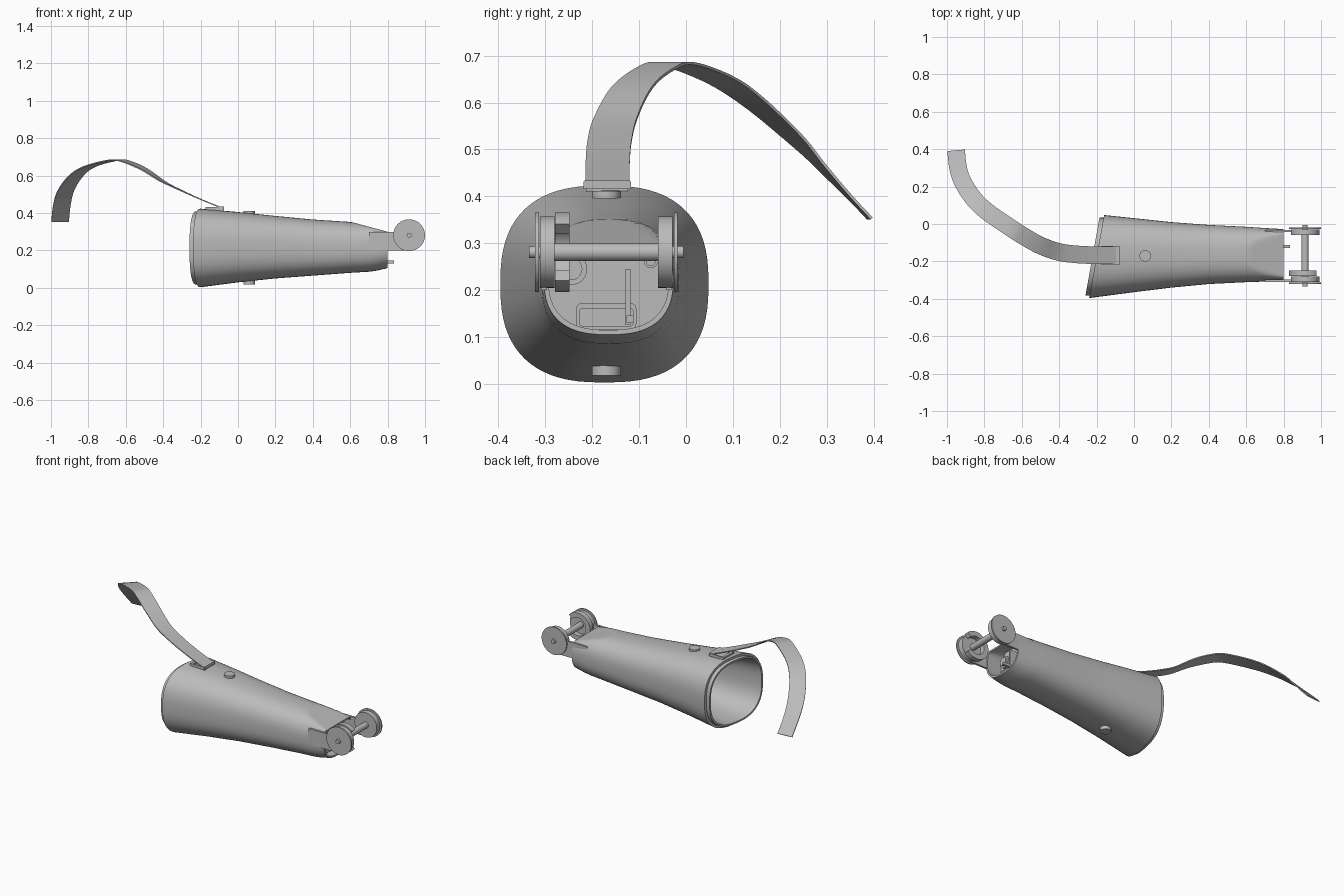
import bpy, bmesh, math
from mathutils import Vector

if "Cube" in bpy.data.objects:
    bpy.data.objects.remove(bpy.data.objects["Cube"], do_unlink=True)

GREY = (0.5, 0.5, 0.5, 1)
mat = bpy.data.materials.new("plain grey")
mat.use_nodes = True
mat.diffuse_color = GREY
mat.node_tree.nodes["Principled BSDF"].inputs["Base Color"].default_value = GREY


def finish(name, bm, angle=35):
    bmesh.ops.recalc_face_normals(bm, faces=bm.faces)
    mesh = bpy.data.meshes.new(name)
    bm.to_mesh(mesh)
    bm.free()
    mesh.materials.append(mat)
    mesh.shade_smooth()
    mesh.set_sharp_from_angle(angle=math.radians(angle))
    obj = bpy.data.objects.new(name, mesh)
    bpy.context.collection.objects.link(obj)
    return obj


def loft(name, rings, closed=False):
    """Skin a list of point rings; cap the ends or join them in a loop."""
    bm = bmesh.new()
    loops = [[bm.verts.new(p) for p in ring] for ring in rings]
    pairs = list(zip(loops, loops[1:]))
    if closed:
        pairs.append((loops[-1], loops[0]))
    for a, b in pairs:
        for i in range(len(a)):
            j = (i + 1) % len(a)
            bm.faces.new((a[i], a[j], b[j], b[i]))
    if not closed:
        bm.faces.new(loops[0])
        bm.faces.new(loops[-1])
    return finish(name, bm)


def box(name, lo, hi, bevel=0):
    bm = bmesh.new()
    bmesh.ops.create_cube(bm, size=1)
    lo, hi = Vector(lo), Vector(hi)
    for v in bm.verts:
        v.co = (lo + hi) / 2 + v.co * (hi - lo)
    if bevel:
        edges = [e for e in bm.edges if abs((e.verts[0].co - e.verts[1].co).x) > 1e-5]
        bmesh.ops.bevel(bm, geom=edges, offset=bevel, segments=4, affect='EDGES', profile=0.5)
    return finish(name, bm)


def cylinder(name, start, end, r, sides=40):
    start, end = Vector(start), Vector(end)
    turn = (end - start).to_track_quat('Z', 'Y')
    circle = [turn @ Vector((r * math.cos(math.tau * i / sides),
                             r * math.sin(math.tau * i / sides), 0)) for i in range(sides)]
    return loft(name, [[c + p for p in circle] for c in (start, end)])


# Socket sections: x, slant, centre y, half width, centre z, half height
SECTIONS = [
    (-0.20, 0.18, -0.174, 0.222, 0.213, 0.21),
    (0.0, 0.06, -0.168, 0.198, 0.217, 0.188),
    (0.2, 0, -0.165, 0.175, 0.217, 0.167),
    (0.4, 0, -0.163, 0.158, 0.215, 0.15),
    (0.6, 0, -0.163, 0.148, 0.216, 0.136),
    (0.72, 0, -0.165, 0.142, 0.217, 0.13),
    (0.8, 0, -0.165, 0.138, 0.225, 0.12),
]


def section(x, inset=0.0, shift=0.0, count=72):
    """Rounded-square ring; its top is trimmed by the sloping wrist flat."""
    k = 0
    while k < len(SECTIONS) - 2 and x > SECTIONS[k + 1][0]:
        k += 1
    a, b = SECTIONS[k], SECTIONS[k + 1]
    t = (x - a[0]) / (b[0] - a[0])
    _, slant, cy, ry, cz, rz = [p + (q - p) * t for p, q in zip(a, b)]
    ring = []
    for i in range(count):
        c, s = math.cos(math.tau * i / count), math.sin(math.tau * i / count)
        y = math.copysign(abs(c) ** 0.78, c) * (ry - inset)
        z = cz + math.copysign(abs(s) ** 0.78, s) * (rz - inset)
        if x > 0.61:
            z = min(z, 0.348 - (x - 0.62) * 0.27 - inset)
        ring.append((x + shift + slant * y, cy + y, z))
    return ring


# Forearm socket: liner pocket, protruding liner lip, outer shell, wrist recess
rings = [section(x, 0.026) for x in (0.55, 0.4, 0.2, 0.0, -0.1, -0.2)]
rings += [section(-0.2, 0.024, -0.022), section(-0.2, 0.014, -0.022), section(-0.2, 0.014), section(-0.2)]
rings += [section(x) for x in (-0.15, -0.1, -0.05, 0, 0.1, 0.2, 0.3, 0.4, 0.5, 0.6, 0.62,
                               0.64, 0.66, 0.7, 0.74, 0.78, 0.8)]
rings += [section(x, 0.01) for x in (0.8, 0.76, 0.7)]
loft("forearm_socket", rings)

# Snap studs above and below
cylinder("top_stud", (0.06, -0.17, 0.385), (0.06, -0.17, 0.411), 0.031)
cylinder("bottom_stud", (0.06, -0.17, 0.045), (0.06, -0.17, 0.018), 0.031)

# Strap: flat band swept along a smoothed path
PATH = [Vector(p) for p in (
    (-0.951, 0.392, 0.353), (-0.942, 0.31, 0.44), (-0.92, 0.235, 0.52),
    (-0.865, 0.145, 0.6), (-0.79, 0.07, 0.65), (-0.66, -0.02, 0.683),
    (-0.59, -0.065, 0.672), (-0.5, -0.115, 0.632), (-0.4, -0.15, 0.567),
    (-0.3, -0.163, 0.518), (-0.2, -0.167, 0.473), (-0.09, -0.168, 0.428))]


def spline(pts, steps=5):
    out = []
    for i in range(len(pts) - 1):
        p0, p1, p2, p3 = (pts[max(0, min(len(pts) - 1, i + d))] for d in (-1, 0, 1, 2))
        for k in range(steps):
            t = k / steps
            out.append(0.5 * (2 * p1 + (p2 - p0) * t + (2 * p0 - 5 * p1 + 4 * p2 - p3) * t ** 2
                              + (3 * p1 - p0 - 3 * p2 + p3) * t ** 3))
    return out + [pts[-1]]


path = spline(PATH)
bands = []
for i, p in enumerate(path):
    along = (path[min(i + 1, len(path) - 1)] - path[max(i - 1, 0)]).normalized()
    side = Vector((-along.y, along.x, 0)).normalized()
    up = along.cross(side) * 0.003
    side *= 0.047
    bands.append([p + side + up, p - side + up, p - side - up, p + side - up])
loft("strap", bands)

# Strap buckle: base plate and open frame following the socket slope
for name, lo, hi in (
        ("buckle_base", (-0.175, -0.212, 0.408), (-0.08, -0.124, 0.419)),
        ("buckle_front_bar", (-0.098, -0.217, 0.416), (-0.075, -0.119, 0.434)),
        ("buckle_rear_bar", (-0.175, -0.217, 0.418), (-0.16, -0.119, 0.43)),
        ("buckle_right_side", (-0.175, -0.219, 0.416), (-0.078, -0.211, 0.432)),
        ("buckle_left_side", (-0.175, -0.125, 0.416), (-0.078, -0.117, 0.432))):
    box(name, lo, hi)

# Wrist wheels, axle and side arms
WX, WZ, MID = 0.915, 0.281, -0.17


def wheel_part(name, y0, y1, r):
    cylinder(name, (WX, y0, WZ), (WX, y1, WZ), r, 48)


wheel_part("axle", -0.335, -0.005, 0.013)
wheel_part("axle_sleeve", -0.29, -0.05, 0.019)
for label, s in (("right", -1), ("left", 1)):
    wheel_part(label + "_outer_disc", MID + s * 0.144, MID + s * 0.152, 0.085)
    wheel_part(label + "_drum", MID + s * 0.11, MID + s * 0.141, 0.076)
    ys = sorted((MID + s * 0.127, MID + s * 0.139))
    box(label + "_arm", (0.7, ys[0], 0.2), (0.92, ys[1], 0.297))

# Open pulley ring beside the right wheel
arc = []
for i in range(37):
    a = math.radians(45 + 270 * i / 36)
    arc.append([(WX + r * math.cos(a), y, WZ + r * math.sin(a))
                for r, y in ((0.055, -0.279), (0.085, -0.279), (0.085, -0.249), (0.055, -0.249))])
loft("pulley_ring", arc)

# Fittings inside the wrist recess
box("battery_case", (0.69, -0.234, 0.116), (0.75, -0.106, 0.172), 0.012)
box("battery_cover", (0.74, -0.228, 0.122), (0.756, -0.112, 0.162), 0.008)
box("switch_plate", (0.69, -0.129, 0.126), (0.785, -0.118, 0.245))
box("switch_lever", (0.75, -0.127, 0.13), (0.835, -0.112, 0.146))
for name, y, z, r in (("motor", -0.245, 0.245, 0.034), ("cable_port", -0.075, 0.262, 0.015)):
    cylinder(name, (0.69, y, z), (0.72, y, z), r)
    cylinder(name + "_cap", (0.71, y, z), (0.73, y, z), r * 0.7)
